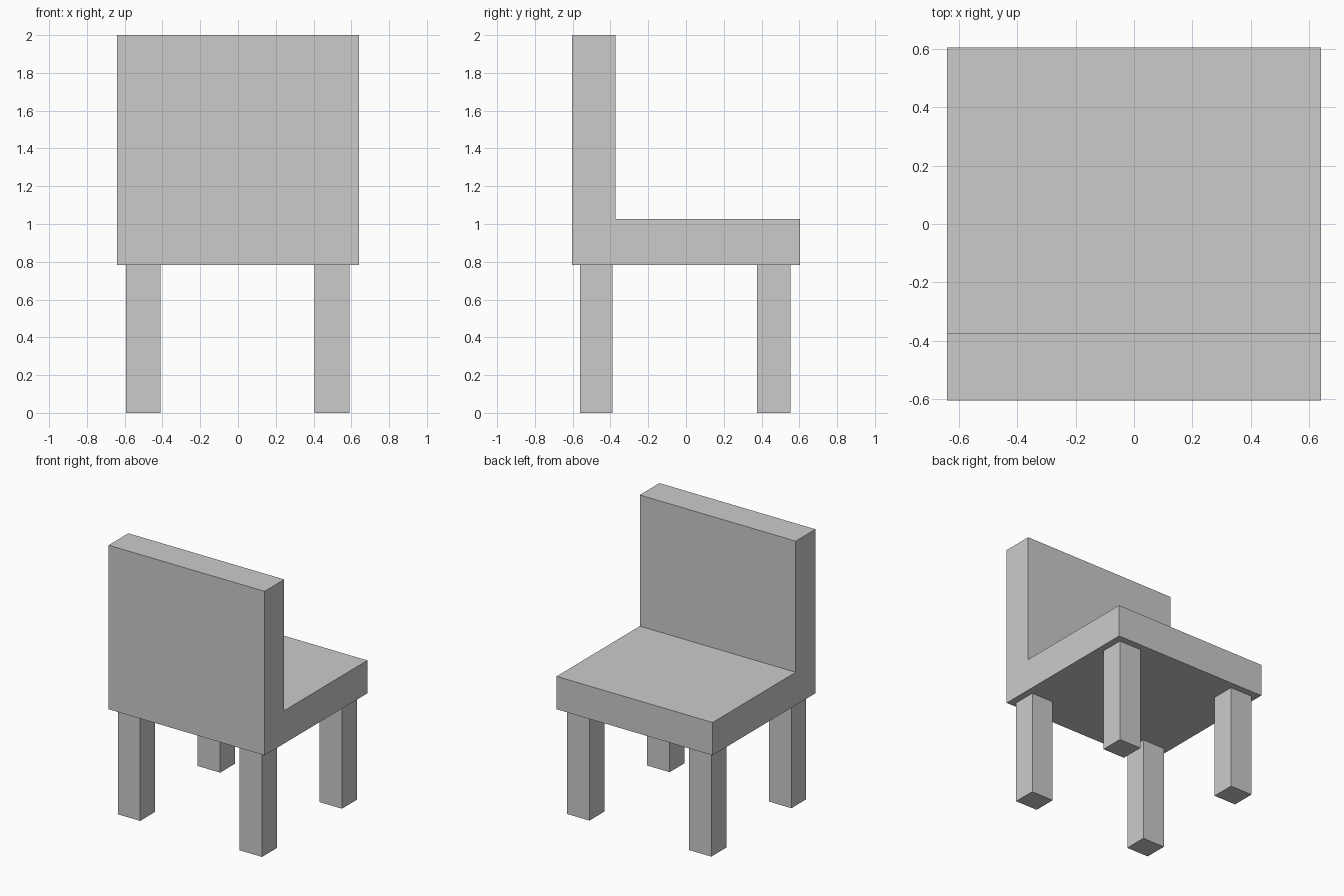
import bpy
import bmesh

if "Cube" in bpy.data.objects:
    bpy.data.objects.remove(bpy.data.objects["Cube"])


def make_object(name, bm):
    bmesh.ops.recalc_face_normals(bm, faces=bm.faces)
    mesh = bpy.data.meshes.new(name)
    bm.to_mesh(mesh)
    bm.free()
    obj = bpy.data.objects.new(name, mesh)
    bpy.context.collection.objects.link(obj)
    return obj


def extrude_profile(name, points, x0, x1):
    """Extrude a closed (y, z) profile along x."""
    bm = bmesh.new()
    face = bm.faces.new([bm.verts.new((x0, y, z)) for y, z in points])
    result = bmesh.ops.extrude_face_region(bm, geom=[face])
    moved = [v for v in result["geom"] if isinstance(v, bmesh.types.BMVert)]
    bmesh.ops.translate(bm, verts=moved, vec=(x1 - x0, 0, 0))
    return make_object(name, bm)


HALF_WIDTH = 0.64
SEAT_BOTTOM = 0.783
SEAT_TOP = 1.027

# Seat and backrest: one L-shaped body
extrude_profile("seat_and_backrest", [
    (-0.603, SEAT_BOTTOM), (0.603, SEAT_BOTTOM), (0.603, SEAT_TOP),
    (-0.372, SEAT_TOP), (-0.372, 2.0), (-0.603, 2.0),
], -HALF_WIDTH, HALF_WIDTH)

# Four square legs
for end, y0, y1 in (("backrest_side", -0.561, -0.388), ("open_side", 0.376, 0.552)):
    for side, x0, x1 in (("left", -0.594, -0.41), ("right", 0.406, 0.59)):
        extrude_profile(f"{end}_{side}_leg", [
            (y0, 0), (y1, 0), (y1, SEAT_BOTTOM), (y0, SEAT_BOTTOM),
        ], x0, x1)
